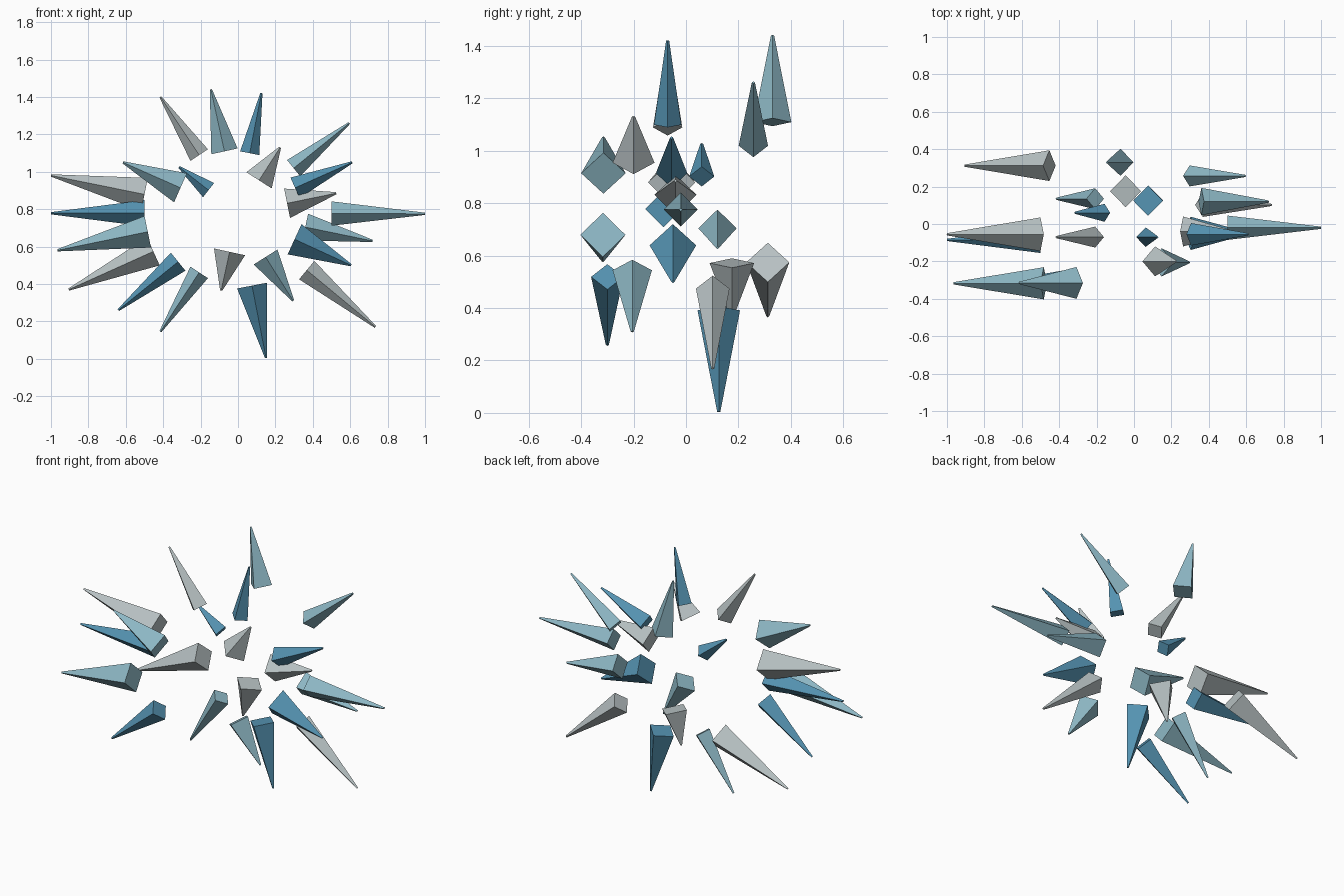
import bpy
from mathutils import Vector

CENTRE_Z = 0.778
TIP_RADIUS = 0.006


def material(name, rgb):
    m = bpy.data.materials.new(name)
    m.diffuse_color = (*rgb, 1)
    return m


teal = material("pale_teal", (0.27, 0.48, 0.56))
grey = material("stone_grey", (0.48, 0.54, 0.55))
blue = material("deep_blue", (0.09, 0.29, 0.44))
palette = [teal, grey, blue]

# Counter-clockwise from the right: tip x, tip z, depth y, base half-diagonal
shards = [
    (1.00, 0.775, -0.02, 0.065), (0.525, 0.885, -0.04, 0.08),
    (0.61, 1.05, -0.055, 0.06), (0.595, 1.26, 0.257, 0.056),
    (0.225, 1.13, -0.20, 0.08), (0.125, 1.42, -0.07, 0.052),
    (-0.145, 1.44, 0.33, 0.072), (-0.415, 1.40, -0.07, 0.056),
    (-0.315, 1.025, 0.06, 0.048), (-0.615, 1.05, -0.315, 0.085),
    (-1.00, 0.98, -0.055, 0.09), (-1.00, 0.778, -0.085, 0.07),
    (-0.965, 0.58, -0.317, 0.086), (-0.905, 0.37, 0.312, 0.082),
    (-0.64, 0.26, -0.30, 0.062), (-0.415, 0.145, 0.135, 0.056),
    (-0.09, 0.365, 0.175, 0.085), (0.15, 0.004, 0.125, 0.081),
    (0.295, 0.31, -0.205, 0.075), (0.735, 0.17, 0.102, 0.064),
    (0.605, 0.50, -0.05, 0.089), (0.72, 0.63, 0.12, 0.073),
]

# Each shard is a square spike, its base halfway from the centre to the tip
for i, (x, z, y, half) in enumerate(shards):
    centre = Vector((0, y, CENTRE_Z))
    tip = Vector((x, y, z))
    base = (centre + tip) / 2
    axis = tip - base
    side = axis.normalized().cross(Vector((0, 1, 0)))
    depth = Vector((0, 1, 0))
    ring = [side, depth, -side, -depth]
    verts = [base + r * half for r in ring] + [tip + r * TIP_RADIUS for r in ring]
    # side x depth points back along the axis, so the ring winds towards the base
    faces = [(0, 1, 2, 3), (7, 6, 5, 4)]
    faces += [(k, k + 4, (k + 1) % 4 + 4, (k + 1) % 4) for k in range(4)]
    mesh = bpy.data.meshes.new("shard")
    mesh.from_pydata(verts, [], faces)
    # The colours repeat in threes, in step with the order around the ring
    mesh.materials.append(palette[i % 3])
    bpy.context.collection.objects.link(bpy.data.objects.new(f"shard_{i + 1}", mesh))
